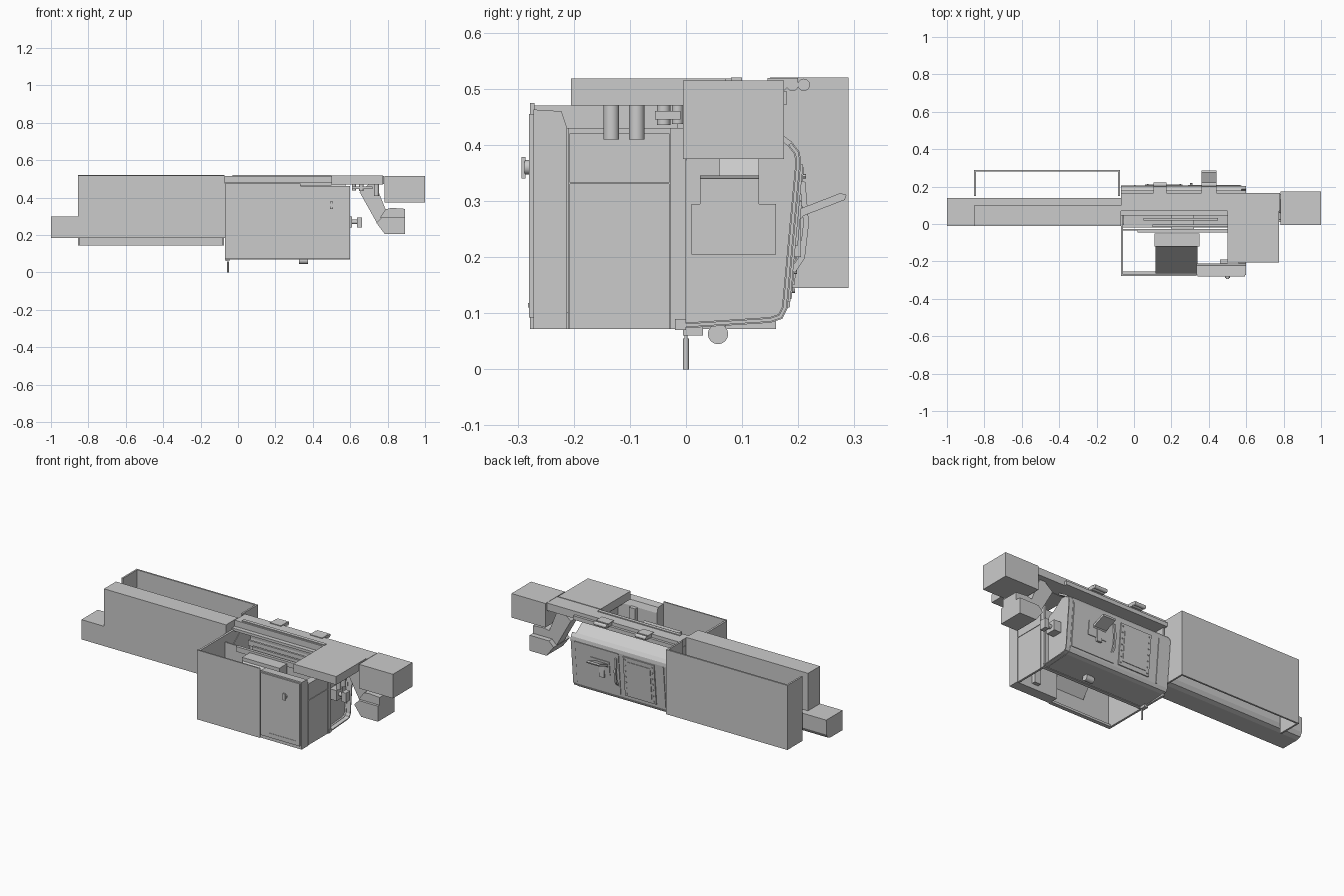
import bpy, bmesh, math
from mathutils import Vector


def finish(name, bm, smooth=False):
    bmesh.ops.recalc_face_normals(bm, faces=bm.faces)
    me = bpy.data.meshes.new(name)
    bm.to_mesh(me)
    bm.free()
    ob = bpy.data.objects.new(name, me)
    bpy.context.collection.objects.link(ob)
    if smooth:
        bpy.context.view_layer.objects.active = ob
        ob.select_set(True)
        bpy.ops.object.shade_smooth_by_angle(angle=math.radians(35))
        ob.select_set(False)
    return ob


def prism(name, pts, a, b, axis='x', closed=True, wall=0):
    """Extrude a profile: (y, z) along x, (x, z) along y, (x, y) along z."""
    put = {'x': lambda p, t: (t, p[0], p[1]),
           'y': lambda p, t: (p[0], t, p[1]),
           'z': lambda p, t: (p[0], p[1], t)}[axis]
    bm = bmesh.new()
    lo = [bm.verts.new(put(p, a)) for p in pts]
    hi = [bm.verts.new(put(p, b)) for p in pts]
    n = len(pts)
    for i in range(n if closed else n - 1):
        j = (i + 1) % n
        bm.faces.new((lo[i], lo[j], hi[j], hi[i]))
    if closed:
        bm.faces.new(lo)
        bm.faces.new(hi)
    ob = finish(name, bm)
    if wall:
        m = ob.modifiers.new("wall", 'SOLIDIFY')
        m.thickness, m.offset, m.use_even_offset = wall, 0, True
    return ob


def box(name, x0, x1, y0, y1, z0, z1):
    return prism(name, [(x0, y0), (x1, y0), (x1, y1), (x0, y1)], z0, z1, 'z')


def rod(name, p, q, r, n=20):
    p, q = Vector(p), Vector(q)
    bm = bmesh.new()
    mat = (q - p).to_track_quat('Z', 'Y').to_matrix().to_4x4()
    mat.translation = (p + q) / 2
    bmesh.ops.create_cone(bm, cap_ends=True, segments=n, radius1=r, radius2=r,
                          depth=(q - p).length, matrix=mat)
    return finish(name, bm, True)


# Bar feeder on the left, with its low tail end
prism("feeder_base", [(-0.01, 0.185), (0.1, 0.185), (0.125, 0.193), (0.138, 0.215), (0.14, 0.3), (-0.01, 0.3)],
      -1.0, -0.07)
box("feeder_cover", -0.855, -0.07, -0.01, 0.1, 0.3, 0.518)

# Three-sided guard behind the feeder
prism("feeder_guard", [(-0.85, 0.15), (-0.85, 0.285), (-0.08, 0.285), (-0.08, 0.15)],
      0.145, 0.52, 'z', closed=False, wall=0.01)

# Front cabinet walls, open at top and bottom
box("cabinet_front", -0.07, 0.335, -0.278, -0.27, 0.072, 0.475)
box("cabinet_left", -0.07, -0.058, -0.27, 0.16, 0.072, 0.47)
box("cabinet_left_lower_trim", -0.058, 0.6, -0.27, -0.255, 0.072, 0.085)
box("cabinet_right", 0.585, 0.597, -0.21, 0.0, 0.072, 0.43)
box("cabinet_right_top_rail", 0.56, 0.6, -0.21, -0.03, 0.42, 0.43)
for i, (y, z, dy, dz) in enumerate([(-0.21, 0.072, 0.003, 0.358), (-0.03, 0.072, 0.003, 0.358),
                                    (-0.21, 0.33, 0.183, 0.003)]):
    box(f"right_panel_seam_{i}", 0.597, 0.6, y, y + dy, z, z + dz)

# Electrical cupboard at the front right
prism("electrical_cupboard", [(-0.272, 0.072), (-0.212, 0.072), (-0.212, 0.43), (-0.222, 0.46), (-0.272, 0.463)],
      0.335, 0.6)
box("cupboard_door", 0.34, 0.593, -0.28, -0.272, 0.092, 0.455)
box("cupboard_inner_step", 0.46, 0.5, -0.212, -0.19, 0.1, 0.43)
rod("cupboard_knob", (0.5, -0.28, 0.36), (0.5, -0.288, 0.36), 0.013)
box("cupboard_lever", 0.493, 0.507, -0.293, -0.286, 0.34, 0.378)
box("cupboard_vent", 0.4, 0.57, -0.282, -0.28, 0.11, 0.118)

# Rear working enclosure: bent sheet with end walls
shell = [(-0.005, 0.078), (0.15, 0.088), (0.168, 0.094), (0.176, 0.11), (0.188, 0.24), (0.2, 0.368),
         (0.198, 0.385), (0.185, 0.402), (0.14, 0.435), (0.09, 0.465)]
prism("enclosure_shell", shell, -0.07, 0.575, closed=False, wall=0.01)
end = shell[:9] + [(0.1, 0.44), (0.03, 0.385), (0.005, 0.38), (-0.005, 0.365)]
prism("enclosure_right_end", end, 0.55, 0.565)
prism("enclosure_left_end", end, -0.065, -0.055)
prism("enclosure_right_flange", shell[:8], 0.575, 0.6, closed=False, wall=0.006)
box("enclosure_sill", -0.07, 0.6, -0.02, 0.0, 0.07, 0.09)
box("dividing_wall", -0.058, 0.585, -0.035, -0.028, 0.085, 0.43)


def on_back(z):
    return 0.193 + (z - 0.24) * 0.094


def back_panel(name, x0, x1, z0, z1, t):
    prism(name, [(on_back(z0), z0), (on_back(z0) + t, z0), (on_back(z1) + t, z1), (on_back(z1), z1)], x0, x1)


# Doors, window, bolts and hinges on the rear face
back_panel("sliding_door", 0.29, 0.57, 0.12, 0.365, 0.004)
back_panel("door_window", 0.35, 0.47, 0.22, 0.3, 0.008)
back_panel("service_panel", 0.06, 0.26, 0.125, 0.36, 0.006)
back_panel("service_panel_inset", 0.085, 0.235, 0.15, 0.335, 0.009)
back_panel("door_strip", 0.0, 0.008, 0.11, 0.365, 0.004)
for i in range(7):
    z = 0.14 + i * 0.034
    for x in (0.073, 0.247):
        y = on_back(z)
        rod(f"panel_bolt_{i}_{x}", (x, y, z), (x, y + 0.011, z), 0.004, 8)

# Grab handle and tilted operator plate
hy = [(0.195, 0.335), (0.208, 0.33), (0.214, 0.26), (0.207, 0.2), (0.19, 0.175)]
prism("door_grab_handle", hy, 0.3, 0.312, closed=False, wall=0.01)
rod("plate_pivot", (0.36, 0.2, 0.277), (0.44, 0.2, 0.277), 0.01)
prism("tilted_plate", [(0.2, 0.27), (0.283, 0.302), (0.286, 0.311), (0.275, 0.314), (0.2, 0.285)], 0.36, 0.44)
box("plate_bracket", 0.385, 0.415, 0.188, 0.205, 0.2, 0.28)

# Overhead beam and side box
box("overhead_beam", -0.07, 0.78, 0.07, 0.165, 0.472, 0.515)
box("beam_back_lip", -0.07, 0.6, 0.16, 0.18, 0.472, 0.495)
box("beam_front_flange", -0.07, 0.5, 0.045, 0.07, 0.465, 0.48)
box("beam_top_strip", -0.03, 0.5, 0.08, 0.1, 0.515, 0.52)
box("overhead_box", 0.5, 0.775, -0.205, 0.07, 0.47, 0.518)
box("control_box", 0.782, 1.0, -0.005, 0.175, 0.375, 0.515)

# Sensor heads on the beam
for i, (x, w) in enumerate([(0.14, 0.035), (0.4, 0.04)]):
    box(f"sensor_mount_{i}", x - w, x + w, 0.145, 0.2, 0.505, 0.519)
    for k in (-1, 0, 1):
        rod(f"sensor_head_{i}_{k}", (x - w, 0.19 + k * 0.02, 0.507),
            (x + w, 0.19 + k * 0.02, 0.507), 0.011, 12)

# Cylinders and valves hanging below the overhead box
for i, (x, y, r, z) in enumerate([(0.74, -0.133, 0.014, 0.41), (0.74, -0.088, 0.014, 0.41),
                                  (0.66, -0.04, 0.012, 0.435), (0.62, -0.015, 0.01, 0.437)]):
    rod(f"hanging_cylinder_{i}", (x, y, z), (x, y, 0.472), r)
box("valve_bar", 0.61, 0.72, -0.055, -0.01, 0.445, 0.46)

# Unloading chute and parts bucket
prism("chute", [(0.65, 0.43), (0.7, 0.472), (0.735, 0.472), (0.80, 0.31), (0.745, 0.26)], 0.06, 0.13, 'y')
prism("bucket_neck", [(0.79, 0.338), (0.82, 0.345), (0.893, 0.34), (0.893, 0.295), (0.76, 0.295)], 0.025, 0.13, 'y')
prism("bucket", [(0.74, 0.265), (0.77, 0.295), (0.893, 0.295), (0.893, 0.205), (0.785, 0.205)], 0.01, 0.16, 'y')

# Side fitting on the right end
box("side_fitting_plate", 0.565, 0.61, 0.035, 0.095, 0.24, 0.3)
rod("side_fitting_stem", (0.6, 0.065, 0.27), (0.64, 0.065, 0.27), 0.012)
box("side_fitting_head", 0.635, 0.662, 0.045, 0.085, 0.24, 0.295)

# Interior spindle housing, tilted slide and rails
box("spindle_housing", 0.11, 0.35, -0.12, -0.05, 0.26, 0.42)
prism("tilted_slide", [(-0.12, 0.4), (-0.265, 0.2), (-0.265, 0.17), (-0.12, 0.36)], 0.115, 0.34)
for i, (y, x0, x1, z) in enumerate([(-0.045, 0.02, 0.5, 0.43), (-0.015, 0.1, 0.5, 0.44), (0.02, 0.05, 0.45, 0.45)]):
    box(f"interior_rail_{i}", x0, x1, y, y + 0.012, z - 0.03, z)
box("tool_carrier", 0.2, 0.32, -0.03, 0.05, 0.3, 0.42)

# Support leg and drain cylinder underneath
box("leg_block", -0.068, -0.045, -0.005, 0.03, 0.06, 0.085)
rod("leg_rod", (-0.053, 0, 0.05), (-0.053, 0, 0.075), 0.003, 12)
rod("support_leg", (-0.053, 0, 0.0), (-0.053, 0, 0.055), 0.005, 16)
rod("drain_cylinder", (0.325, 0.057, 0.063), (0.375, 0.057, 0.063), 0.018, 24)
box("drain_bracket", 0.335, 0.365, 0.045, 0.07, 0.065, 0.085)
